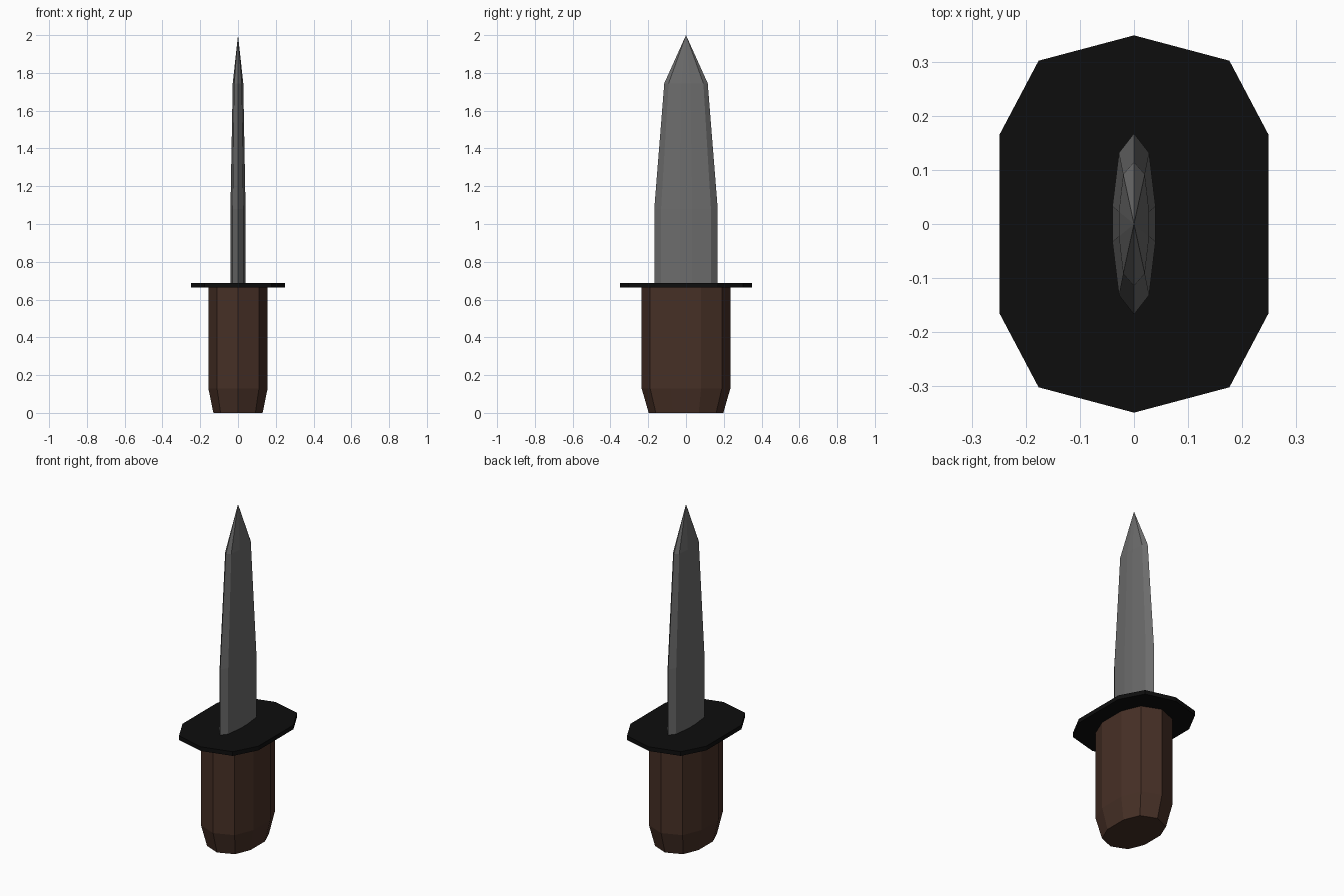
import bpy, bmesh

if "Cube" in bpy.data.objects:
    bpy.data.objects.remove(bpy.data.objects["Cube"])


def material(name, rgb):
    m = bpy.data.materials.new(name)
    m.diffuse_color = (*rgb, 1)
    m.use_nodes = True
    m.node_tree.nodes["Principled BSDF"].inputs["Base Color"].default_value = m.diffuse_color
    return m


def ring(quarter):
    """Mirror a quarter outline, listed from +y tip to +x side, into a full loop."""
    right = quarter + [(x, -y) for x, y in reversed(quarter)]
    left = [(-x, y) for x, y in reversed(right[1:-1])]
    return right + left


def loft(name, sections, mat, tip=None):
    """Join equal-sized outlines (quarter, z) from bottom to top, with a cap or a point."""
    bm = bmesh.new()
    loops = [[bm.verts.new((x, y, z)) for x, y in ring(q)] for q, z in sections]
    n = len(loops[0])
    for a, b in zip(loops, loops[1:]):
        for i in range(n):
            j = (i + 1) % n
            bm.faces.new((a[i], a[j], b[j], b[i]))
    bm.faces.new(loops[0])
    if tip is None:
        bm.faces.new(loops[-1])
    else:
        apex = bm.verts.new((0, 0, tip))
        for i in range(n):
            bm.faces.new((loops[-1][i], loops[-1][(i + 1) % n], apex))
    bmesh.ops.recalc_face_normals(bm, faces=bm.faces)
    mesh = bpy.data.meshes.new(name)
    bm.to_mesh(mesh)
    bm.free()
    mesh.materials.append(mat)
    obj = bpy.data.objects.new(name, mesh)
    bpy.context.collection.objects.link(obj)
    return obj


wood = material("dark brown wood", (0.062, 0.029, 0.019))
black = material("black metal", (0.004, 0.004, 0.004))
steel = material("grey steel", (0.15, 0.15, 0.15))

# Grip: stretched octagon with a tapered butt
grip = [(0, 0.235), (0.111, 0.19), (0.157, 0.08)]
butt = [(x * 0.83, y * 0.84) for x, y in grip]
loft("grip", [(butt, 0), (grip, 0.13), (grip, 0.67)], wood)

# Guard: thin stretched octagonal plate
guard = [(0, 0.35), (0.177, 0.303), (0.25, 0.165)]
loft("guard", [(guard, 0.663), (guard, 0.688)], black)

# Blade: flattened section, narrowing to a point
base = [(0, 0.168), (0.028, 0.132), (0.04, 0.033)]
shoulder = [(0, 0.115), (0.02, 0.092), (0.028, 0.023)]
loft("blade", [(base, 0.67), (base, 1.08), (shoulder, 1.745)], steel, tip=2.0)
